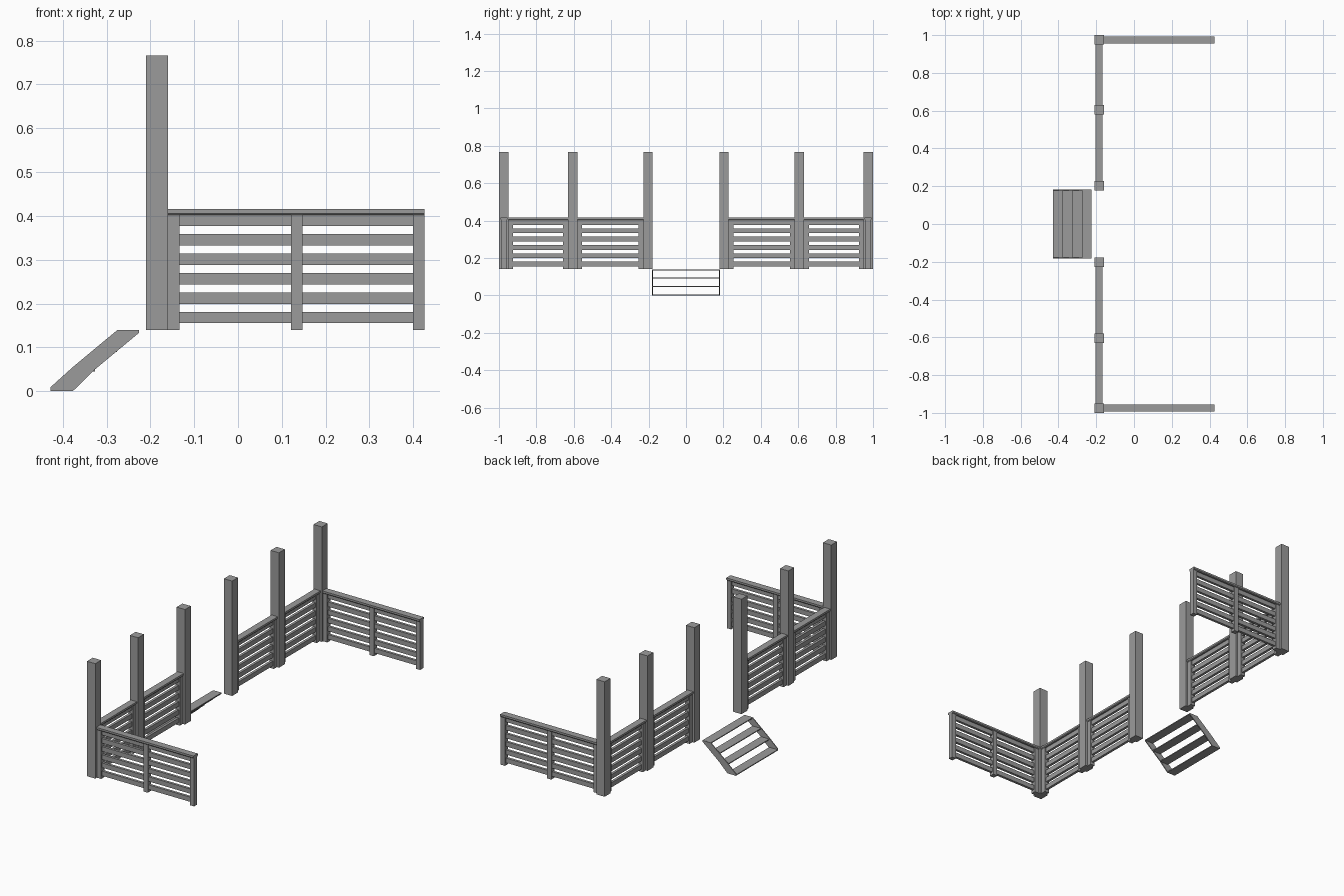
import bpy, bmesh

if "Cube" in bpy.data.objects:
    bpy.data.objects.remove(bpy.data.objects["Cube"])

BASE, RAIL_Z, CAP_Z, POST_Z = 0.14, 0.403, 0.416, 0.766
PX = -0.185                       # centre line of the post row

# dark grey paint
paint = bpy.data.materials.new("dark_grey_paint")
paint.diffuse_color = (0.33, 0.33, 0.33, 1)
paint.use_nodes = True
paint.node_tree.nodes["Principled BSDF"].inputs["Base Color"].default_value = paint.diffuse_color


def mesh_object(name, verts, faces):
    me = bpy.data.meshes.new(name)
    bm = bmesh.new()
    vs = [bm.verts.new(v) for v in verts]
    for f in faces:
        bm.faces.new([vs[i] for i in f])
    bmesh.ops.recalc_face_normals(bm, faces=bm.faces)
    bm.to_mesh(me)
    bm.free()
    me.materials.append(paint)
    ob = bpy.data.objects.new(name, me)
    bpy.context.collection.objects.link(ob)
    return ob


def box(name, x0, x1, y0, y1, z0, z1):
    v = [(x, y, z) for x in (x0, x1) for y in (y0, y1) for z in (z0, z1)]
    f = [(0, 1, 3, 2), (4, 6, 7, 5), (0, 4, 5, 1), (2, 3, 7, 6), (0, 2, 6, 4), (1, 5, 7, 3)]
    return mesh_object(name, v, f)


def prism(name, axis, prof, a, b, c=0.0):
    """Extrude a (sideways, z) profile from a to b along an axis."""
    n = len(prof)
    v = [((t, c + u, z) if axis == 'x' else (c + u, t, z)) for t in (a, b) for u, z in prof]
    f = [tuple(range(n)), tuple(range(n, 2 * n))]
    f += [(i, (i + 1) % n, (i + 1) % n + n, i + n) for i in range(n)]
    return mesh_object(name, v, f)


def railing(name, axis, a, b, c, stiles):
    """Slatted panel running from a to b along an axis, centred on c across it."""
    def part(label, s, e, half, z0, z1):
        if axis == 'x':
            box(name + label, s, e, c - half, c + half, z0, z1)
        else:
            box(name + label, c - half, c + half, s, e, z0, z1)

    for s in stiles:
        part("_stile", s - 0.013, s + 0.013, 0.0135, BASE, RAIL_Z)
    for i in range(6):
        z = 0.155 + i * 0.0444
        part("_slat", a + 0.005, b - 0.005, 0.007, z, z + 0.0255)
    # handrail with chamfered underside
    prof = [(-0.015, RAIL_Z - 0.001), (0.015, RAIL_Z - 0.001), (0.0185, RAIL_Z + 0.003),
            (0.0185, CAP_Z), (-0.0185, CAP_Z), (-0.0185, RAIL_Z + 0.003)]
    prism(name + "_handrail", axis, prof, a, b, c)


# tall posts and railings, repeated on both sides
for side, s in (("near", -1), ("far", 1)):
    for y in (0.203, 0.606, 0.975):
        box(side + "_post", PX - 0.025, PX + 0.025, s * y - 0.025, s * y + 0.025, BASE, POST_Z)
    for y0, y1 in ((0.228, 0.581), (0.631, 0.95)):
        a, b = sorted((s * y0, s * y1))
        railing(side + "_front_railing", 'y', a, b, PX - 0.001, (a + 0.013, b - 0.013))
    railing(side + "_side_railing", 'x', -0.16, 0.426, s * 0.973, (-0.147, 0.134, 0.413))

# open steps: thin side stringers and thin flat treads
side_profile = [(-0.428, 0), (-0.377, 0), (-0.326, 0.05), (-0.226, 0.133),
                (-0.226, 0.139), (-0.276, 0.139), (-0.377, 0.055), (-0.428, 0.009)]
for side, s in (("near", -1), ("far", 1)):
    prism(side + "_step_stringer", 'y', side_profile, s * 0.182, s * 0.177)
for i in range(4):
    x0, z = -0.428 + i * 0.0505, i * 0.0447
    box("step_tread", x0, x0 + 0.0505, -0.178, 0.178, z, z + 0.005)
